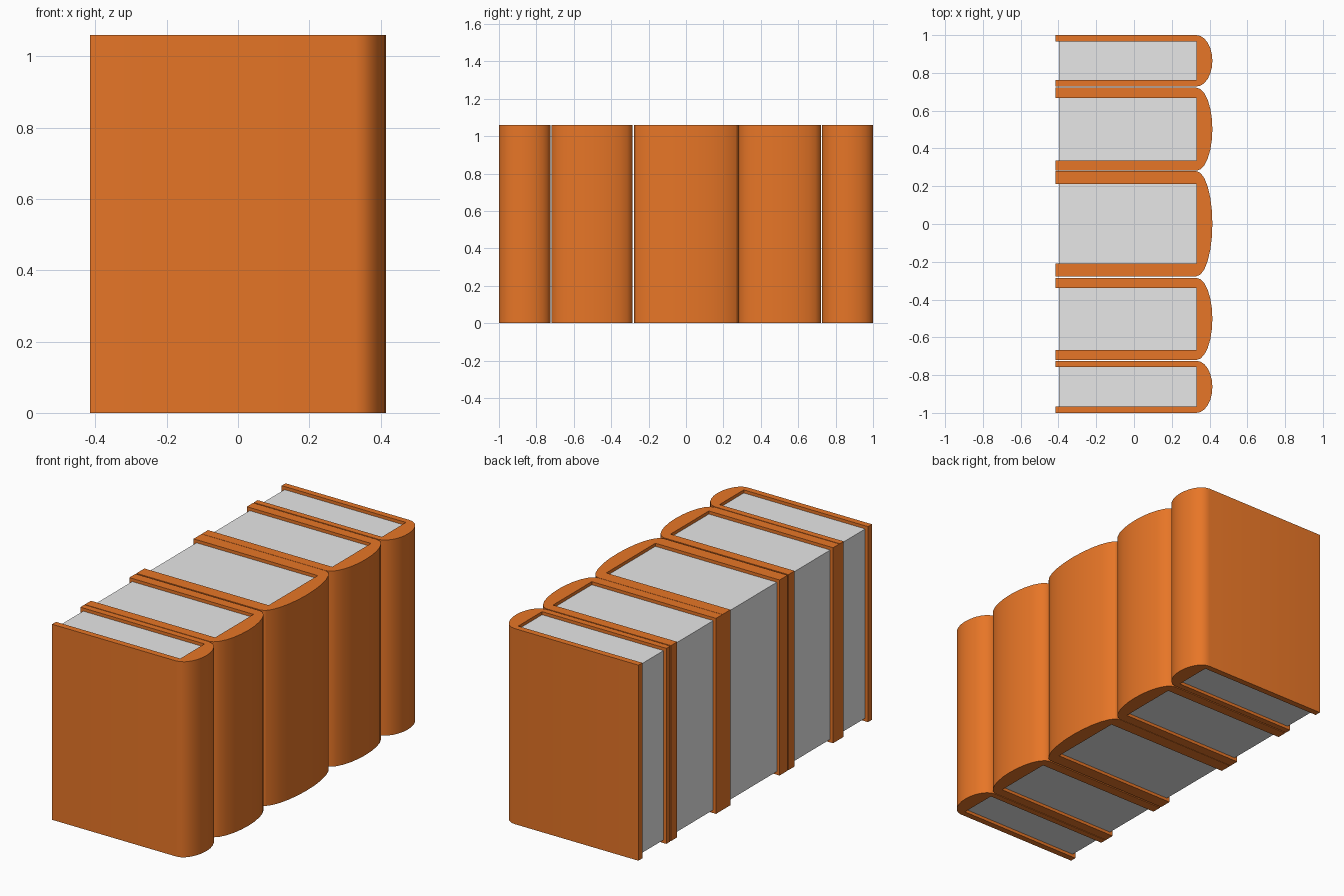
import bpy, bmesh, math

if "Cube" in bpy.data.objects:
    bpy.data.objects.remove(bpy.data.objects["Cube"])

HEIGHT = 1.06
X_OPEN, X_SPINE, X_BULGE = -0.415, 0.33, 0.415   # fore edge, hinge, spine crown
LIP = 0.017                                      # cover overhang around the pages
ARC = 12


def material(name, rgb):
    m = bpy.data.materials.new(name)
    m.diffuse_color = (*rgb, 1)
    m.use_nodes = True
    m.node_tree.nodes["Principled BSDF"].inputs["Base Color"].default_value = m.diffuse_color
    return m


ORANGE = material("orange_cover", (0.80, 0.18, 0.02))
PAPER = material("grey_paper", (0.80, 0.80, 0.80))


def extrude_profile(name, pts, z0, z1, mat):
    bm = bmesh.new()
    face = bm.faces.new([bm.verts.new((x, y, z0)) for x, y in pts])
    ext = bmesh.ops.extrude_face_region(bm, geom=[face])
    top = [g for g in ext["geom"] if isinstance(g, bmesh.types.BMVert)]
    bmesh.ops.translate(bm, vec=(0, 0, z1 - z0), verts=top)
    bmesh.ops.recalc_face_normals(bm, faces=bm.faces[:])
    mesh = bpy.data.meshes.new(name)
    bm.to_mesh(mesh)
    bm.free()
    mesh.materials.append(mat)
    ob = bpy.data.objects.new(name, mesh)
    bpy.context.collection.objects.link(ob)
    return ob


def book(i, y0, y1):
    t = 0.122 * (y1 - y0)
    mid, half = (y0 + y1) / 2, (y1 - y0) / 2
    # cover: two boards joined by a rounded spine
    pts = [(X_OPEN, y0)]
    for k in range(ARC + 1):
        a = -math.pi / 2 + math.pi * k / ARC
        pts.append((X_SPINE + (X_BULGE - X_SPINE) * math.cos(a), mid + half * math.sin(a)))
    pts += [(X_OPEN, y1), (X_OPEN, y1 - t), (X_SPINE, y1 - t),
            (X_SPINE, y0 + t), (X_OPEN, y0 + t)]
    cover = extrude_profile(f"book_cover_{i}", pts, 0, HEIGHT, ORANGE)
    bpy.ops.object.select_all(action='DESELECT')
    cover.select_set(True)
    bpy.context.view_layer.objects.active = cover
    bpy.ops.object.shade_smooth_by_angle(angle=math.radians(30))
    # page block, set in from the cover edges
    a, b, c, d = X_OPEN + LIP, X_SPINE, y0 + t, y1 - t
    extrude_profile(f"pages_{i}", [(a, c), (b, c), (b, d), (a, d)],
                    LIP, HEIGHT - LIP, PAPER)


# five books side by side, thickest in the middle
for i, (y0, y1) in enumerate([(-1.0, -0.724), (-0.72, -0.285), (-0.277, 0.28),
                              (0.282, 0.722), (0.728, 1.0)], 1):
    book(i, y0, y1)
